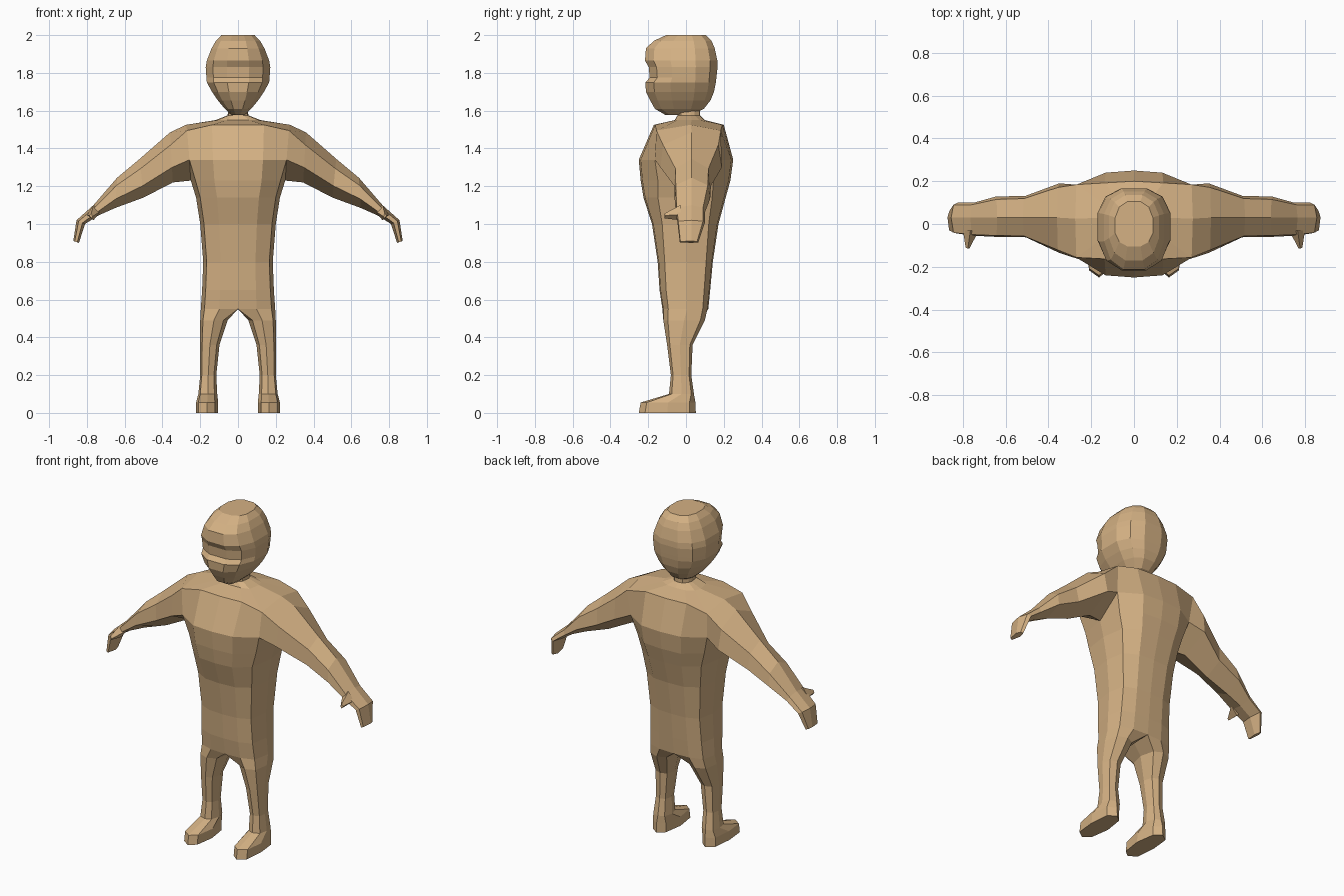
import bpy, bmesh, math
from mathutils import Matrix, Vector

if "Cube" in bpy.data.objects:
    bpy.data.objects.remove(bpy.data.objects["Cube"])

tan = bpy.data.materials.new("tan clay")
tan.diffuse_color = (0.66, 0.44, 0.23, 1)
tan.use_nodes = True
tan.node_tree.nodes["Principled BSDF"].inputs["Base Color"].default_value = tan.diffuse_color


def face(bm, verts):
    """Add a face, dropping repeated corners."""
    unique = list(dict.fromkeys(verts))
    if len(unique) > 2:
        bm.faces.new(unique)


def bridge(bm, a, b, closed=True, skip=()):
    n = len(a)
    for i in range(n if closed else n - 1):
        if i not in skip:
            j = (i + 1) % n
            face(bm, [a[i], a[j], b[j], b[i]])


def ring(bm, pts):
    return [bm.verts.new(p) for p in pts]


def finish(bm, name, mirror=False):
    if mirror:
        bmesh.ops.mirror(bm, geom=bm.verts[:] + bm.edges[:] + bm.faces[:],
                         matrix=Matrix.Identity(4), axis='X', merge_dist=0.0005)
        bmesh.ops.remove_doubles(bm, verts=bm.verts[:], dist=0.0005)
    bmesh.ops.recalc_face_normals(bm, faces=bm.faces[:])
    me = bpy.data.meshes.new(name)
    bm.to_mesh(me)
    bm.free()
    me.materials.append(tan)
    ob = bpy.data.objects.new(name, me)
    bpy.context.collection.objects.link(ob)
    return ob


# ---- body: right half, mirrored ----
bm = bmesh.new()


def half_ring(z, w, yf, yb, k, cx=0.9, dz=0.0):
    """Seven points from front middle round the side to back middle."""
    mid = (yf + yb) / 2 + 0.01
    return ring(bm, [(0, yf, z), (w * .5, yf * .96, z), (w * cx, yf * k, z - dz), (w, mid, z),
                     (w * cx, yb * k, z - dz), (w * .5, yb * .96, z), (0, yb, z)])


# neck, shoulders, chest, waist, hips
neck_top = half_ring(1.63, .05, -.045, .075, .6)
neck = half_ring(1.575, .055, -.045, .075, .6)
collar = half_ring(1.55, .12, -.06, .10, .7)
shoulder = half_ring(1.525, .275, -.17, .20, .92, .98, .03)
chest = half_ring(1.34, .265, -.25, .25, .66, .97)
ribs = half_ring(1.23, .25, -.24, .235, .62)
bm.verts.remove(chest[3])
chest[3] = ribs[3]                      # armpit
belly = [half_ring(*r) for r in ((1.14, .222, -.225, .21, .66), (1.0, .20, -.18, .172, .7),
                                 (.8, .184, -.15, .142, .75), (.65, .19, -.14, .128, .75),
                                 (.55, .197, -.125, .118, .75))]
rows = [neck_top, neck, collar, shoulder, chest, ribs] + belly
for a, b in zip(rows, rows[1:]):
    bridge(bm, a, b, False, (2, 3) if a is shoulder else ())

# leg and foot
last = rows[-1] + [bm.verts.new((0, 0, .55))]
for z, xi, xo, yf, yb in ((.49, .055, .20, -.12, .10), (.36, .098, .20, -.10, .035),
                          (.2, .115, .20, -.08, .028), (.10, .11, .21, -.09, .042),
                          (.055, .105, .222, -.24, .05), (0, .105, .222, -.25, .052)):
    w, mid = xo - xi, (yf + yb) / 2
    f, b = mid + (yf - mid) * .78, mid + (yb - mid) * .78
    cur = ring(bm, [(xi + w * .15, f, z), (xi + w * .5, yf, z), (xo - w * .1, f, z), (xo, mid, z),
                    (xo - w * .1, b, z), (xi + w * .5, yb, z), (xi + w * .15, b, z), (xi, mid, z)])
    bridge(bm, last, cur)
    last = cur
face(bm, last)

# arm and hand: six-sided sections given by top ridge, bottom ridge and y range
last = [shoulder[2], shoulder[3], shoulder[4], chest[4], ribs[3], chest[2]]
for tx, tz, bx, bz, yf, yb in ((.36, 1.485, .345, 1.22, -.135, .19), (.52, 1.345, .50, 1.14, -.062, .132),
                               (.64, 1.245, .65, 1.085, -.06, .128), (.765, 1.10, .74, 1.045, -.055, .10),
                               (.855, 1.02, .81, 1.0, -.045, .10), (.872, .91, .842, .90, -.033, .065)):
    top, bot, mid = Vector((tx, 0, tz)), Vector((bx, 0, bz)), .03

    def at(t, y):
        return top.lerp(bot, t) + Vector((0, y, 0))
    cur = ring(bm, [at(.25, yf * .9), at(0, mid), at(.25, yb * .9), at(.7, yb), at(1, mid), at(.7, yf)])
    bridge(bm, last, cur)
    last = cur
face(bm, last)
finish(bm, "body", True)

# ---- thumbs ----
bm = bmesh.new()
base = ring(bm, [(.725, -.03, 1.07), (.765, -.03, 1.10), (.80, -.03, 1.05), (.765, -.03, 1.02)])
tip = ring(bm, [(.77, -.115, 1.04), (.777, -.115, 1.055), (.787, -.11, 1.045), (.777, -.115, 1.03)])
bridge(bm, base, tip)
face(bm, base)
face(bm, tip)
finish(bm, "thumbs", True)

# ---- head with brow ledge ----
bm = bmesh.new()
last = None
for z, w, yf, yb in ((1.578, .035, -.11, .03), (1.61, .07, -.165, .095), (1.655, .107, -.19, .13),
                     (1.70, .138, -.212, .148), (1.75, .165, -.215, .158), (1.775, .167, -.192, .161),
                     (1.83, .171, -.197, .167), (1.865, .165, -.217, .166), (1.93, .14, -.212, .152),
                     (1.97, .117, -.17, .135), (2.0, .088, -.105, .105)):
    pts = []
    for i in range(12):
        a = 2 * math.pi * (i + .5) / 12
        c, s = math.cos(a), math.sin(a)
        x = math.copysign(abs(c) ** .8, c) / math.cos(math.pi / 12) ** .8 * w
        y = math.copysign(abs(s) ** .8, s) / math.cos(math.pi / 12) ** .8
        pts.append((x, -.01 + y * ((yb + .01) if s > 0 else (-.01 - yf)), z))
    cur = ring(bm, pts)
    if last:
        bridge(bm, last, cur)
    else:
        face(bm, cur)
    last = cur
face(bm, last)
finish(bm, "head")
